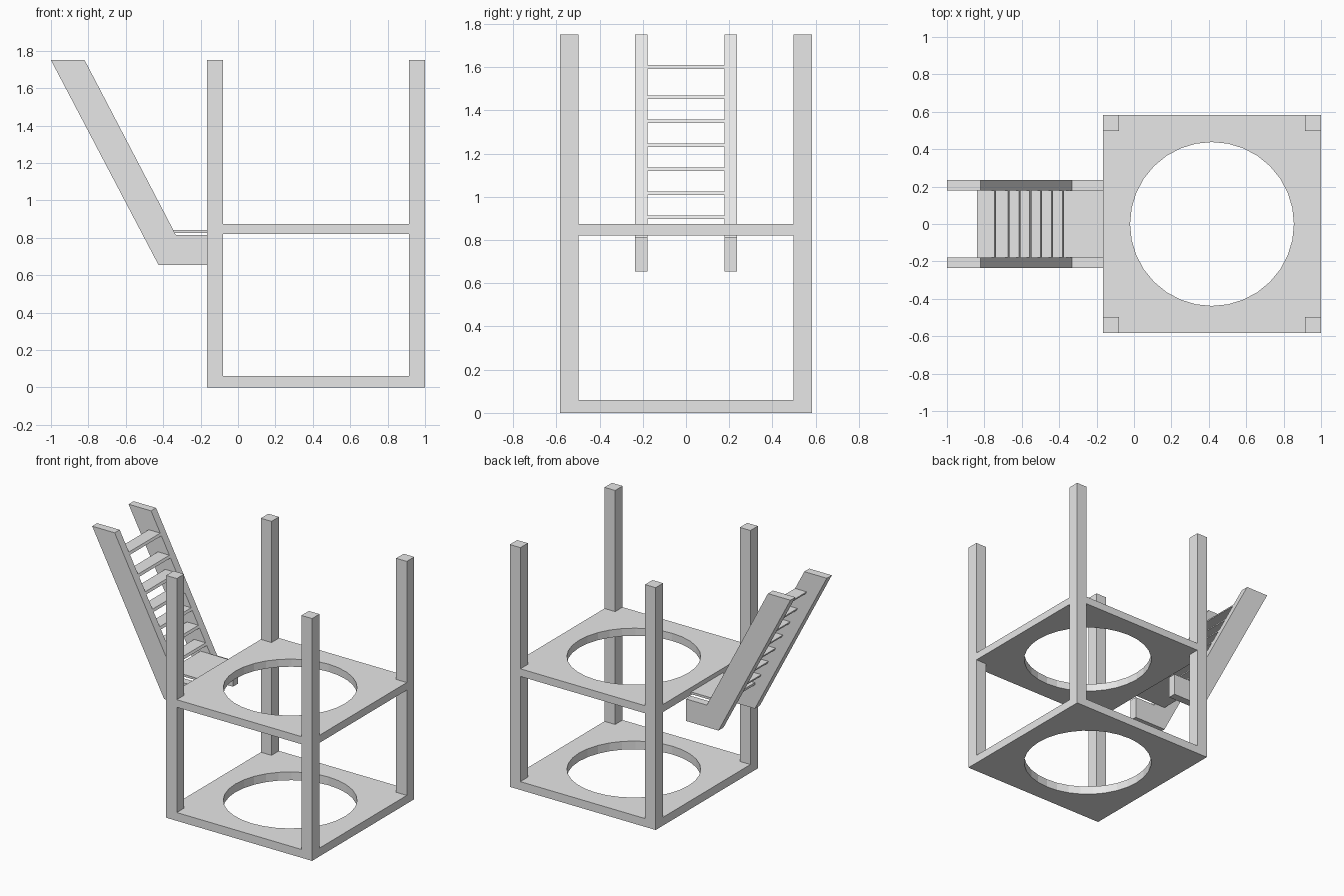
import bpy
import bmesh
from mathutils import Matrix, Vector

cube = bpy.data.objects.get("Cube")
if cube:
    bpy.data.objects.remove(cube, do_unlink=True)

grey = bpy.data.materials.new("plain grey")
grey.use_nodes = True
grey.diffuse_color = (0.8, 0.8, 0.8, 1)
grey.node_tree.nodes["Principled BSDF"].inputs["Base Color"].default_value = (0.8, 0.8, 0.8, 1)

CENTRE_X, HALF, POST = 0.417, 0.583, 0.085
HEIGHT = 1.75
SLOPE = 0.522          # horizontal run per unit of drop
RAIL_IN, RAIL_OUT = 0.179, 0.236


def finish(bm, name):
    bmesh.ops.recalc_face_normals(bm, faces=bm.faces)
    mesh = bpy.data.meshes.new(name)
    bm.to_mesh(mesh)
    bm.free()
    mesh.materials.append(grey)
    obj = bpy.data.objects.new(name, mesh)
    bpy.context.collection.objects.link(obj)
    return obj


def extrude(bm, faces, offset):
    result = bmesh.ops.extrude_face_region(bm, geom=faces)
    verts = [g for g in result["geom"] if isinstance(g, bmesh.types.BMVert)]
    bmesh.ops.translate(bm, verts=verts, vec=Vector(offset))


def prism(name, profile, y0, y1):
    """Extrude an (x, z) profile from y0 to y1."""
    bm = bmesh.new()
    face = bm.faces.new([bm.verts.new((x, y0, z)) for x, z in profile])
    extrude(bm, [face], (0, y1 - y0, 0))
    return finish(bm, name)


def platform(name, z0, z1):
    """Square slab with a round opening."""
    bm = bmesh.new()
    place = Matrix.Translation((CENTRE_X, 0, z0))
    for sx, sy in ((-1, -1), (1, -1), (1, 1), (-1, 1)):
        bm.verts.new(place @ Vector((sx * HALF, sy * HALF, 0)))
    corners = list(bm.verts)
    for i in range(4):
        bm.edges.new((corners[i], corners[(i + 1) % 4]))
    bmesh.ops.create_circle(bm, segments=32, radius=0.438, matrix=place)
    bmesh.ops.triangle_fill(bm, use_beauty=True, edges=list(bm.edges))
    extrude(bm, list(bm.faces), (0, 0, z1 - z0))
    return finish(bm, name)


def rail_front(z):
    return -0.82 + (HEIGHT - z) * SLOPE


# Two platforms
platform("lower_platform", 0, 0.06)
platform("upper_platform", 0.82, 0.875)

# Four corner posts
for x_name, sx in (("right", -1), ("left", 1)):
    for y_name, sy in (("front", -1), ("back", 1)):
        xa, xb = CENTRE_X + sx * HALF, CENTRE_X + sx * (HALF - POST)
        profile = [(xa, 0), (xb, 0), (xb, HEIGHT), (xa, HEIGHT)]
        prism(f"{y_name}_{x_name}_post", profile, sy * HALF, sy * (HALF - POST))

# Bent side rails of the stairs
inner_x = CENTRE_X - HALF
rail = [(-1, HEIGHT), (-0.425, 0.655), (inner_x, 0.655), (inner_x, 0.814),
        (rail_front(0.814), 0.814), (-0.82, HEIGHT)]
for name, side in (("front", -1), ("back", 1)):
    prism(f"{name}_stair_rail", rail, side * RAIL_IN, side * RAIL_OUT)

# Treads, with edges slanted along the rails
tops = [1.609] + [1.469 - 0.111 * i for i in range(6)]
for i, top in enumerate(tops):
    low = top - 0.017
    tread = [(rail_front(top) - 0.092, top), (rail_front(low) - 0.092, low),
             (rail_front(low), low), (rail_front(top), top)]
    prism(f"tread_{i + 1}", tread, -RAIL_IN, RAIL_IN)

# Landing plate between stairs and upper platform
landing = [(-0.425, 0.827), (inner_x, 0.827), (inner_x, 0.843), (-0.425, 0.843)]
prism("stair_landing", landing, -RAIL_IN, RAIL_IN)
